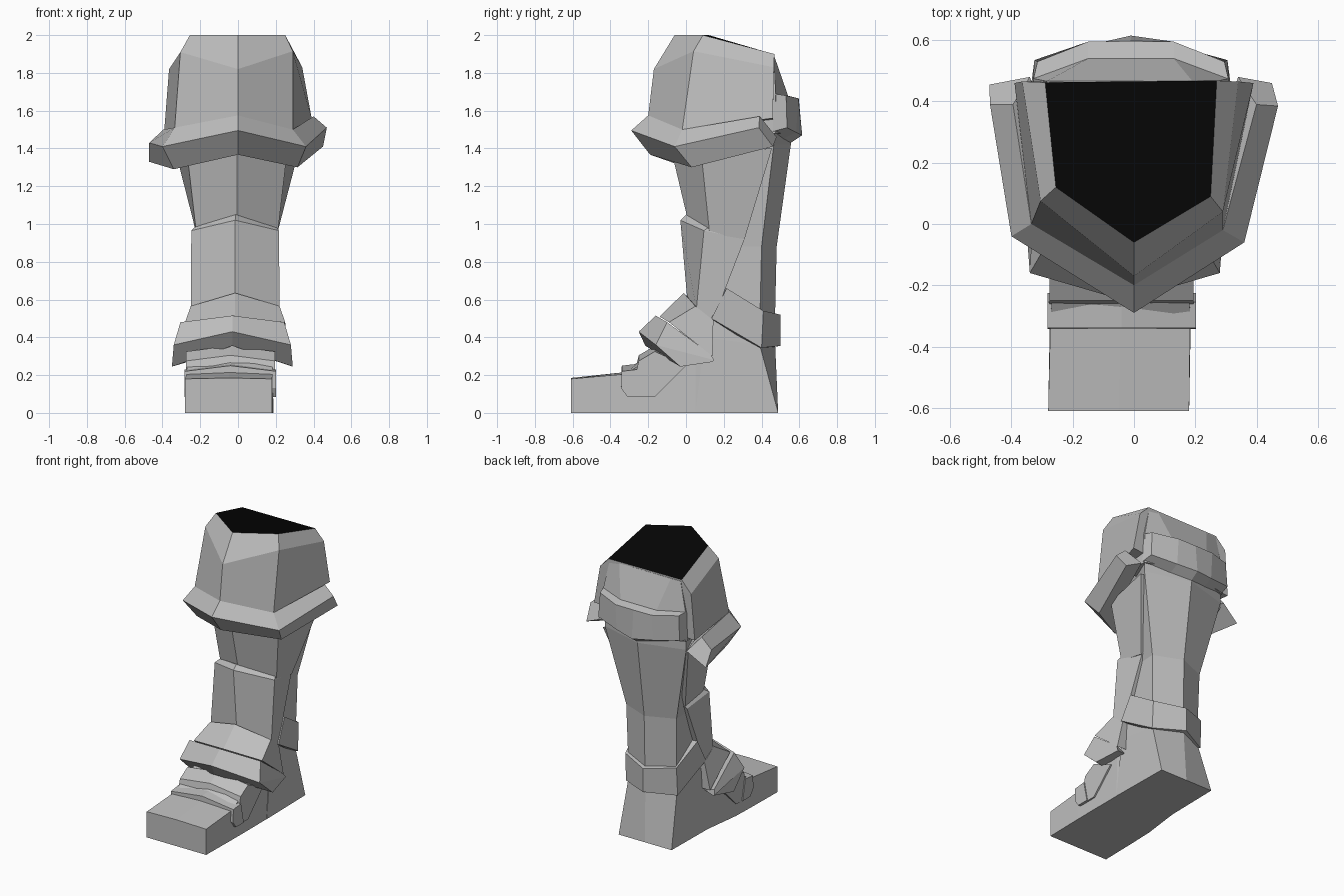
import bpy, bmesh

if "Cube" in bpy.data.objects:
    bpy.data.objects.remove(bpy.data.objects["Cube"], do_unlink=True)


def material(name, value):
    m = bpy.data.materials.new(name)
    m.use_nodes = True
    col = (value, value, value, 1)
    m.diffuse_color = col
    m.node_tree.nodes["Principled BSDF"].inputs["Base Color"].default_value = col
    return m


GREY = material("armour grey", 0.52)
BLACK = material("opening black", 0.0015)


def loft(name, rings, top_black=False):
    """Skin closed rings of equal point count and cap both ends."""
    bm = bmesh.new()
    loops = [[bm.verts.new(p) for p in ring] for ring in rings]
    n = len(loops[0])
    for a, b in zip(loops, loops[1:]):
        for i in range(n):
            j = (i + 1) % n
            bm.faces.new((a[i], a[j], b[j], b[i]))
    bm.faces.new(loops[0])
    top = bm.faces.new(loops[-1])
    if top_black:
        top.material_index = 1
    bmesh.ops.recalc_face_normals(bm, faces=bm.faces[:])
    me = bpy.data.meshes.new(name)
    bm.to_mesh(me)
    bm.free()
    me.materials.append(GREY)
    me.materials.append(BLACK)
    ob = bpy.data.objects.new(name, me)
    bpy.context.collection.objects.link(ob)
    return ob


def sym(half, cx=0.0):
    """Mirror points (+x side first, centre point at x = 0 shared) about cx."""
    other = [(-x, y, z) for x, y, z in reversed(half) if x != 0]
    return [(x + cx, y, z) for x, y, z in half + other]


def sym_strip(name, sections, cx=0.0):
    """Band of cross-sections, mirrored to the other side of cx."""
    right = [[(x + cx, y, z) for x, y, z in s] for s in sections]
    left = [[(cx - x, y, z) for x, y, z in s] for s in reversed(sections) if s[0][0] != 0]
    return loft(name, right + left)


# Knee guard with dark opening on top
loft("knee_guard", [
    [(.39, .46, 1.56), (.29, -.02, 1.5), (0, -.2, 1.575), (-.335, 0, 1.51), (-.39, .46, 1.5)],
    [(.34, .465, 1.83), (.29, .04, 1.915), (0, -.17, 1.82), (-.305, .075, 1.91), (-.365, .465, 1.82)],
    [(.27, .468, 1.9), (.25, .09, 2), (0, -.06, 2), (-.255, .12, 2), (-.29, .462, 1.9)],
], top_black=True)

# Back of the knee guard, sloping out to the calf strap
loft("knee_guard_back", [
    sym([(.32, .3, 1.48), (.32, .475, 1.48), (.14, .54, 1.48)], -.01),
    sym([(.32, .3, 1.68), (.32, .475, 1.68), (.14, .54, 1.68)], -.01),
    sym([(.27, .4, 1.88), (.275, .466, 1.89), (.2, .467, 1.89)], -.01),
])

# Flared rim below the knee guard
loft("knee_rim", [
    [(.40, .39, 1.57), (.47, .385, 1.51), (.45, .46, 1.41), (.34, .48, 1.46)],
    [(.29, -.02, 1.5), (.36, -.06, 1.41), (.315, .03, 1.3), (.2, .1, 1.4)],
    [(0, -.2, 1.575), (0, -.29, 1.495), (0, -.19, 1.367), (0, 0, 1.42)],
    [(-.335, 0, 1.51), (-.40, -.04, 1.41), (-.34, .03, 1.29), (-.2, .1, 1.4)],
    [(-.395, .39, 1.5), (-.47, .39, 1.43), (-.472, .455, 1.33), (-.34, .48, 1.42)],
])

# Shin plates
loft("upper_shin_plate", [
    sym([(.205, .31, .92), (.215, .125, .95), (0, .01, 1.02)], -.005),
    sym([(.33, .455, 1.4), (.265, .08, 1.38), (0, -.085, 1.42)], -.005),
])
loft("lower_shin_plate", [
    sym([(.225, .14, .48), (.235, .055, .55), (0, .005, .62)], -.015),
    sym([(.21, .31, .92), (.232, .095, .965), (0, -.03, 1.02)], -.015),
    sym([(.2, .32, .94), (.215, .125, .985), (0, 0, 1.05)], -.012),
])

# Calf with a ridge down the middle of the back
loft("calf", [
    sym([(.185, .16, z), (c, cy, z), (0, by, z)], -.012)
    for z, c, cy, by in ((.45, .185, .39, .47), (.88, .195, .4, .48),
                         (1.42, .315, .465, .555), (1.6, .315, .47, .56))
])

# Strap across the top of the calf
sym_strip("calf_strap", [
    [(.32, .465, 1.69), (.305, .53, 1.68), (.315, .535, 1.51), (.325, .46, 1.49)],
    [(.14, .535, 1.68), (.14, .595, 1.665), (.14, .583, 1.485), (.14, .51, 1.45)],
    [(0, .535, 1.68), (0, .597, 1.665), (0, .615, 1.47), (0, .555, 1.43)],
], -.01)

# Band around the back of the ankle
sym_strip("ankle_band", [
    [(.17, .21, .655), (.225, .215, .66), (.235, .135, .5), (.18, .13, .5)],
    [(.16, .37, .545), (.198, .41, .54), (.2, .4, .345), (.16, .37, .345)],
    [(0, .44, .53), (0, .5, .52), (0, .5, .355), (0, .44, .345)],
], -.015)

# Ankle tongue and cuff
loft("ankle_tongue", [
    sym([(.23, .145, .49), (.235, .05, .565), (0, -.012, .635)], -.015),
    sym([(.27, .14, .3), (.265, -.09, .48), (0, -.14, .51)], -.015),
])
sym_strip("ankle_cuff", [
    [(.28, .13, .31), (.295, .15, .28), (.28, .14, .27), (.2, .12, .28)],
    [(.275, -.1, .48), (.31, -.16, .36), (.32, -.03, .245), (.15, 0, .3)],
    [(0, -.16, .515), (0, -.25, .43), (0, -.215, .355), (0, -.05, .36)],
], -.03)

# Heel tapering from the sole corners up into the ridged calf
loft("heel", [
    sym([(.212, .05, 0), (.205, .488, 0), (0, .488, 0)], -.025),
    sym([(.2, .1, .4), (.188, .39, .36), (0, .472, .36)], -.015),
    sym([(.19, .12, .55), (.185, .39, .5), (0, .472, .5)], -.015),
])

# Foot, as cross-sections from toe to ankle
foot = ((-.61, .23, .23, .18, .185, -.05), (-.33, .23, .228, .205, .215, -.045),
        (-.17, .228, .222, .29, .33, -.042), (.05, .214, .21, .42, .5, -.028),
        (.2, .2, .18, .45, .5, -.025))
loft("foot", [
    [(cx + bw, y, 0), (cx + tw, y, zs), (cx, y, zc), (cx - tw, y, zs), (cx - bw, y, 0)]
    for y, bw, tw, zs, zc, cx in foot
])


# Overlapping instep plates with a slight centre ridge
def instep(name, profile, half, cx):
    ridge = [(0, y, z + (.03 if z > .1 else 0)) for y, z in profile]
    sym_strip(name, [[(half, y, z) for y, z in profile], ridge], cx)


instep("toe_strap", [(-.34, .22), (-.255, .23), (-.225, .085), (-.31, .085), (-.343, .13)], .242, -.04)
instep("instep_plate", [(-.262, .225), (-.25, .275), (-.165, .325), (0, .25), (-.165, .085), (-.235, .085)],
       .235, -.04)
